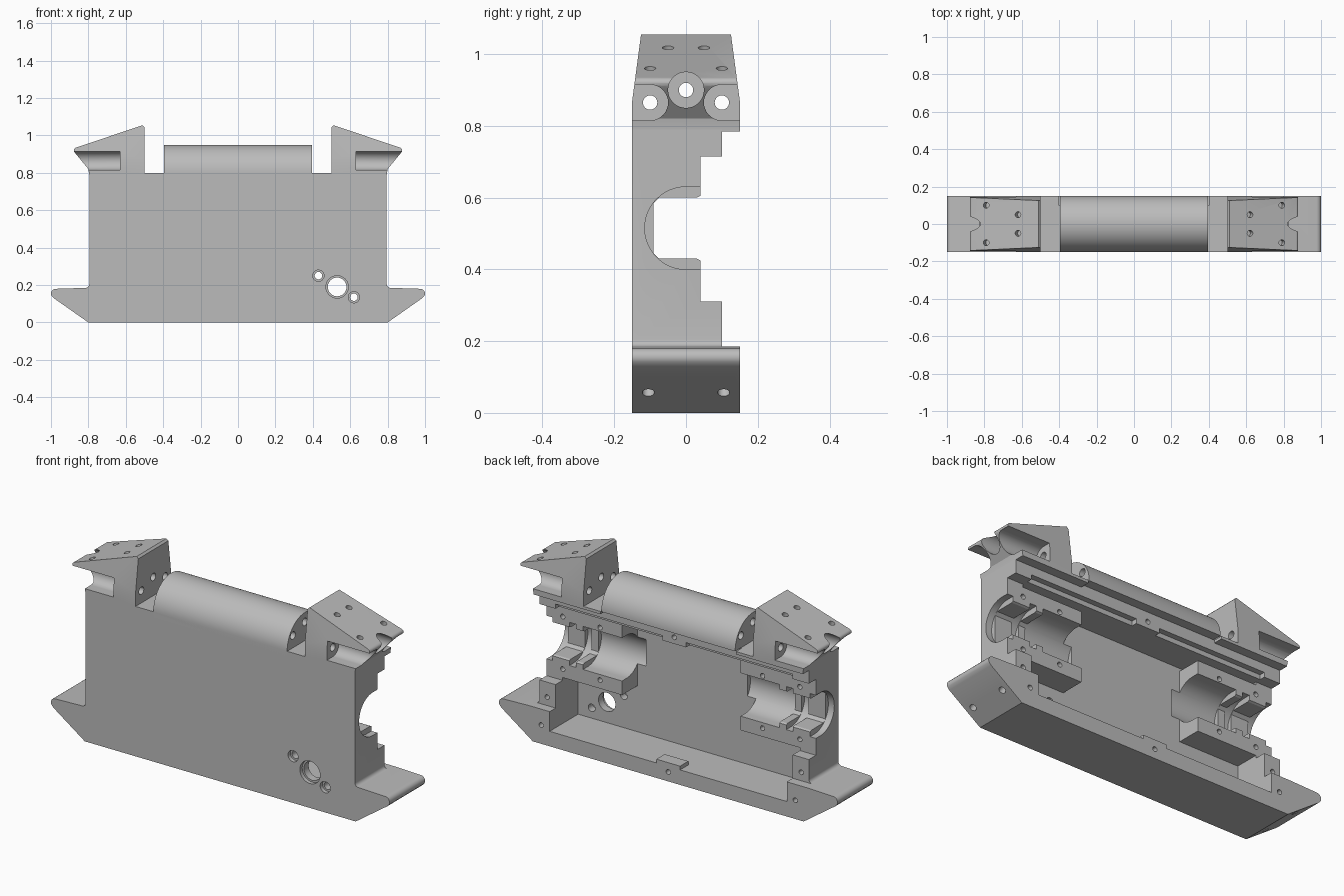
import bpy, bmesh
from math import pi, cos, sin, radians
from mathutils import Matrix, Vector

cube = bpy.data.objects.get("Cube")
if cube:
    bpy.data.objects.remove(cube)

grey = bpy.data.materials.new("plain grey")
grey.diffuse_color = (0.5, 0.5, 0.5, 1)
grey.use_nodes = True
grey.node_tree.nodes["Principled BSDF"].inputs["Base Color"].default_value = (0.5, 0.5, 0.5, 1)


def finish(name, bm):
    bmesh.ops.recalc_face_normals(bm, faces=bm.faces)
    mesh = bpy.data.meshes.new(name)
    bm.to_mesh(mesh)
    bm.free()
    ob = bpy.data.objects.new(name, mesh)
    bpy.context.collection.objects.link(ob)
    mesh.materials.append(grey)
    return ob


def prism(name, profile, lo, hi, axis):
    """Extrude a profile of (x, z) along y, or of (y, z) along x."""
    bm = bmesh.new()
    put = (lambda a, b, t: (a, t, b)) if axis == "y" else (lambda a, b, t: (t, a, b))
    face = bm.faces.new([bm.verts.new(put(a, b, lo)) for a, b in profile])
    ext = bmesh.ops.extrude_face_region(bm, geom=[face])
    verts = [v for v in ext["geom"] if isinstance(v, bmesh.types.BMVert)]
    bmesh.ops.translate(bm, verts=verts, vec=put(0, 0, hi - lo))
    return finish(name, bm)


def box(name, x, y, z):
    (x0, x1), (z0, z1) = sorted(x), z
    return prism(name, [(x0, z0), (x1, z0), (x1, z1), (x0, z1)], *y, "y")


def rod(centre, direction, radius, length, sides=32):
    bm = bmesh.new()
    turn = Vector(direction).to_track_quat("Z", "Y").to_matrix().to_4x4()
    bmesh.ops.create_cone(bm, cap_ends=True, segments=sides, radius1=radius, radius2=radius,
                          depth=length, matrix=Matrix.Translation(centre) @ turn)
    return finish("cutter", bm)


def combine(ob, other, op):
    other.hide_render = True
    mod = ob.modifiers.new(op.lower(), "BOOLEAN")
    mod.operation, mod.solver, mod.object = op, "EXACT", other
    bpy.context.view_layer.objects.active = ob
    bpy.ops.object.modifier_apply(modifier=mod.name)
    bpy.data.objects.remove(other)


def add(ob, other):
    combine(ob, other, "UNION")


def cut(ob, other):
    combine(ob, other, "DIFFERENCE")


def arc(cx, cz, r, start, end, n):
    return [(cx + r * cos(radians(start + (end - start) * i / n)),
             cz + r * sin(radians(start + (end - start) * i / n))) for i in range(n + 1)]


AXIS = 0.515                                    # height of the side bearings
BORES = [(-0.1, 0.865), (0, 0.9), (0.1, 0.865)]  # screw bores along the top

# Front plate with feet, as one outline
half = ([(0.8, 0), (0.985, 0.13)] + arc(0.975, 0.155, 0.025, -30, 90, 6)
        + arc(0.815, 0.205, 0.02, 270, 180, 5) + [(0.795, 0.8)])
outline = half + [(-x, z) for x, z in reversed(half)]
body = prism("housing", outline, -0.15, 0.15, "y")

# Hollow the back, leaving floor, side walls and top rail
cut(body, box("cutter", (-0.7, 0.7), (-0.09, 0.3), (0.08, 0.715)))
cut(body, box("cutter", (-0.9, 0.9), (0.1, 0.3), (0.185, 0.9)))
cut(body, box("cutter", (-0.9, 0.9), (0.04, 0.3), (0.31, 0.715)))
cut(body, box("cutter", (-0.7, 0.7), (0.07, 0.3), (0.7, 0.74)))
add(body, box("floor_tab", (-0.07, 0.07), (0.08, 0.15), (0.04, 0.1)))
add(body, box("rail_tab", (-0.07, 0.07), (0.03, 0.1), (0.715, 0.78)))

for s in (1, -1):
    # Bearing blocks with a wide bore, a square neck and a ring groove
    add(body, box("bearing_block", (s * 0.35, s * 0.75), (-0.12, 0.04), (0.325, 0.7)))
    neck = [(0.3, 0.6), (0.05, 0.61), (0.03, 0.6), (-0.075, 0.6), (-0.09, 0.585),
            (-0.09, 0.445), (-0.075, 0.43), (0.03, 0.43), (0.05, 0.42), (0.3, 0.43)]
    cut(body, prism("cutter", neck, *sorted((s * 0.3, s * 0.9)), "x"))
    wide = [(0.3, AXIS + 0.115)] + arc(0, AXIS, 0.115, 90, 270, 24) + [(0.3, AXIS - 0.115)]
    for a, b in ((0.3, 0.58), (0.62, 0.66), (0.76, 0.9)):
        cut(body, prism("cutter", wide, *sorted((s * a, s * b)), "x"))
    # Screw holes in blocks, posts and feet
    for x, z in ((0.7, 0.65), (0.48, 0.65), (0.7, 0.37), (0.48, 0.37), (0.75, 0.23), (0.75, 0.1)):
        cut(body, rod((s * x, 0.1, z), (0, 1, 0), 0.013, 0.24, 16))
    for y in (-0.105, 0.105):
        cut(body, rod((s * 0.88, y, 0.057), (s * 0.57, 0, -0.82), 0.017, 0.1, 16))
for z in (0.05, 0.75):
    cut(body, rod((0, 0.12, z), (0, 1, 0), 0.013, 0.16, 16))

# Stepped holes through the front plate
for x, z, r in ((0.43, 0.25, 0.03), (0.53, 0.19, 0.06), (0.62, 0.135, 0.03)):
    cut(body, rod((x, -0.15, z), (0, 1, 0), r, 0.04))
    cut(body, rod((x, -0.09, z), (0, 1, 0), r - 0.01, 0.18))

# Round top bar
bar = prism("top_bar", arc(0, 0.8, 0.15, 0, 180, 40) + [(-0.15, 0.76), (0.03, 0.76), (0.03, 0.8)],
            -0.395, 0.395, "x")
for y, z in BORES:
    cut(bar, rod((0, y, z), (1, 0, 0), 0.02, 1))
parts = [body, bar]

# Wedge horns on the top corners
for s, name in ((1, "left_horn"), (-1, "right_horn")):
    side = ([(0.5, 0.79), (0.5, 1.045), (0.51, 1.055)] + arc(0.863, 0.92, 0.015, 70, -45, 5)
            + [(0.8, 0.82), (0.795, 0.79)])
    horn = prism(name, [(s * x, z) for x, z in side], -0.15, 0.15, "y")
    for t in (1, -1):
        slope = [(t * 0.15, 0.87), (t * 0.122, 1.08), (t * 0.3, 1.08), (t * 0.3, 0.87)]
        cut(horn, prism("cutter", slope, -1, 1, "x"))
        pocket = ([(t * 0.3, 0.915), (t * 0.1, 0.915)]
                  + [(t * y, z) for y, z in arc(0.1, 0.865, 0.05, 96, 264, 16)]
                  + [(t * 0.1, 0.815), (t * 0.3, 0.815)])
        cut(horn, prism("cutter", pocket, *sorted((s * 0.63, s * 1.1)), "x"))
        for x, y in ((0.79, 0.1), (0.62, 0.05)):
            cut(horn, rod((s * x, t * y, 1.227 - 0.34 * x), (s * 0.32, 0, 0.95), 0.016, 0.08, 16))
    cut(horn, rod((s * 0.88, 0, 0.9), (1, 0, 0), 0.05, 0.5))
    for y, z in BORES:
        cut(horn, rod((s * 0.6, y, z), (1, 0, 0), 0.02, 0.5))
    parts.append(horn)

# Back ledge under each horn
    add(horn, box("ledge", (s * 0.4, s * 0.795), (-0.15, 0.15), (0.785, 0.8)))

for ob in parts:
    bpy.ops.object.select_all(action="DESELECT")
    ob.select_set(True)
    bpy.context.view_layer.objects.active = ob
    bpy.ops.object.shade_smooth_by_angle(angle=radians(25))
